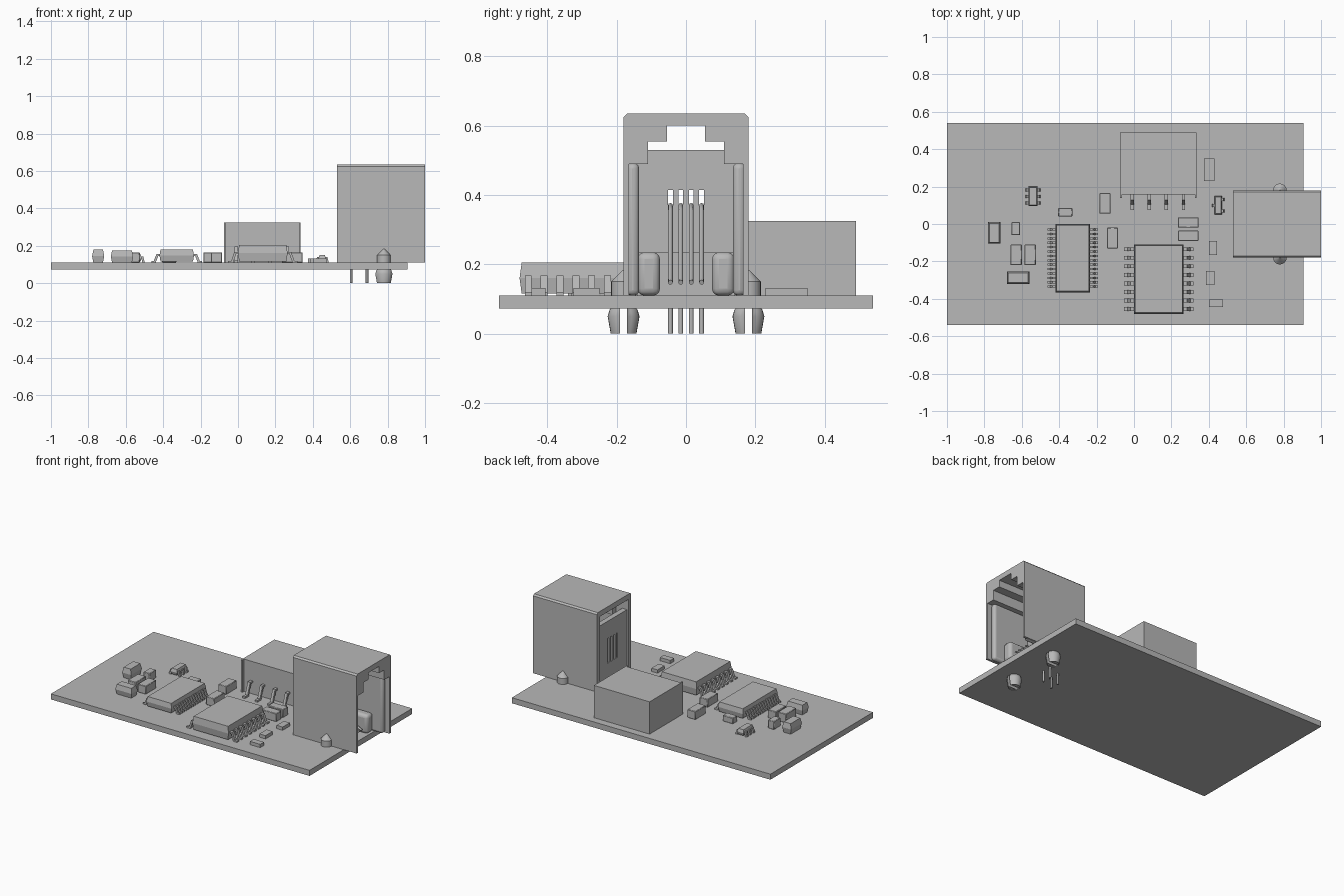
import bpy, bmesh, math
from mathutils import Vector

cube = bpy.data.objects.get("Cube")
if cube:
    bpy.data.objects.remove(cube, do_unlink=True)

grey = bpy.data.materials.new("plain grey")
grey.use_nodes = True
colour = (0.48, 0.48, 0.48, 1)
grey.diffuse_color = colour
grey.node_tree.nodes["Principled BSDF"].inputs["Base Color"].default_value = colour

TOP = 0.11  # upper surface of the board


def prism(axis, pts, lo, hi):
    return axis, pts, lo, hi


def box(x0, x1, y0, y1, z0, z1):
    return prism("z", [(x0, y0), (x1, y0), (x1, y1), (x0, y1)], z0, z1)


def place(axis, a, b, d):
    return Vector({"x": (d, a, b), "y": (a, d, b), "z": (a, b, d)}[axis])


def build(name, shapes, bevel=0, segments=3):
    """One object out of several extruded profiles."""
    bm = bmesh.new()
    for axis, pts, lo, hi in shapes:
        rings = [[bm.verts.new(place(axis, a, b, d)) for a, b in pts] for d in (lo, hi)]
        n = len(pts)
        bm.faces.new(rings[0])
        bm.faces.new(rings[1])
        for i in range(n):
            j = (i + 1) % n
            bm.faces.new((rings[0][i], rings[0][j], rings[1][j], rings[1][i]))
    return finish(name, bm, bevel, segments)


def finish(name, bm, bevel=0, segments=3, smooth=False):
    bmesh.ops.recalc_face_normals(bm, faces=bm.faces)
    mesh = bpy.data.meshes.new(name)
    bm.to_mesh(mesh)
    bm.free()
    mesh.materials.append(grey)
    ob = bpy.data.objects.new(name, mesh)
    bpy.context.collection.objects.link(ob)
    if bevel:
        mod = ob.modifiers.new("rounding", "BEVEL")
        mod.width, mod.segments = bevel, segments
    if bevel or smooth:
        bpy.context.view_layer.objects.active = ob
        ob.select_set(True)
        bpy.ops.object.shade_smooth_by_angle(angle=math.radians(35))
        ob.select_set(False)
    return ob


def package(name, x0, x1, y0, y1, z0, z1, inset):
    """Moulded chip body, widest at mid height."""
    bm = bmesh.new()
    rings = []
    for z, d in ((z0, inset), ((z0 + z1) / 2, 0), (z1, inset)):
        rings.append([bm.verts.new((x, y, z)) for x, y in
                      ((x0 + d, y0 + d), (x1 - d, y0 + d), (x1 - d, y1 - d), (x0 + d, y1 - d))])
    bm.faces.new(rings[0])
    bm.faces.new(rings[2])
    for a, b in zip(rings, rings[1:]):
        for i in range(4):
            j = (i + 1) % 4
            bm.faces.new((a[i], a[j], b[j], b[i]))
    return finish(name, bm)


def gull_lead(axis, start, direction, reach, height, centre, width, t=0.01):
    """Bent lead: out of the body, down and along the board."""
    path = [(0, height), (0.3, height), (0.6, TOP), (1, TOP)]
    upper = [(start + direction * (u * reach + (t / 2 if 0 < u < 1 else 0)), z + t)
             for u, z in path]
    lower = [(start + direction * (u * reach - (t / 2 if 0 < u < 1 else 0)), z)
             for u, z in path]
    return prism(axis, upper + lower[::-1], centre - width / 2, centre + width / 2)


def lathe(name, x, y, profile, slot=0):
    """Turned peg; an optional slot splits it into two halves."""
    bm = bmesh.new()
    n = 24
    for side in ((-1, 1) if slot else (0,)):
        rings = []
        for r, z in profile:
            ring = []
            for i in range(n):
                a = math.tau * i / n
                py = r * math.sin(a)
                if side:
                    py = side * max(slot, side * py)
                ring.append(bm.verts.new((x + r * math.cos(a), y + py, z)))
            rings.append(ring)
        bm.faces.new(rings[0])
        bm.faces.new(rings[-1])
        for a, b in zip(rings, rings[1:]):
            for i in range(n):
                j = (i + 1) % n
                bm.faces.new((a[i], a[j], b[j], b[i]))
    bmesh.ops.remove_doubles(bm, verts=bm.verts, dist=0.00001)
    return finish(name, bm, smooth=True)


# Circuit board
build("circuit_board", [box(-1, 0.905, -0.54, 0.54, 0.073, TOP)])

# Integrated circuits with rows of leads
for name, x0, x1, y0, y1, z1, count, first, last, reach, width in (
        ("large_chip", 0, 0.265, -0.48, -0.11, 0.205, 8, -0.455, -0.135, 0.055, 0.02),
        ("medium_chip", -0.42, -0.235, -0.365, 0, 0.18, 14, -0.335, -0.03, 0.045, 0.011),
        ("small_chip", -0.565, -0.515, 0.095, 0.2, 0.155, 3, 0.112, 0.182, 0.018, 0.015),
        ("transistor", 0.43, 0.47, 0.05, 0.15, 0.15, 2, 0.07, 0.13, 0.016, 0.016)):
    package(name + "_body", x0, x1, y0, y1, TOP + 0.006, z1, 0.006)
    mid = (TOP + z1) / 2
    leads = []
    for i in range(count):
        y = first + (last - first) * i / (count - 1)
        leads.append(gull_lead("y", x1 - 0.002, 1, reach, mid, y, width))
        if name != "transistor":
            leads.append(gull_lead("y", x0 + 0.002, -1, reach, mid, y, width))
    if name == "transistor":
        leads.append(gull_lead("y", x0 + 0.002, -1, reach, mid, (first + last) / 2, width))
    build(name + "_leads", leads)

# Small surface mounted parts
capacitors = [(-0.655, -0.61, -0.06, 0.01, 0.165), (-0.66, -0.6, -0.22, -0.11, 0.17),
              (-0.585, -0.525, -0.22, -0.11, 0.165), (-0.405, -0.33, 0.04, 0.085, 0.15),
              (-0.185, -0.125, 0.055, 0.165, 0.165), (-0.145, -0.085, -0.13, -0.02, 0.165),
              (0.235, 0.345, -0.02, 0.035, 0.165), (0.235, 0.345, -0.09, -0.035, 0.165)]
build("capacitors", [box(a, b, c, d, TOP, h) for a, b, c, d, h in capacitors], 0.003, 1)
resistors = [(0.375, 0.43, 0.23, 0.35), (0.4, 0.445, -0.165, -0.09),
             (0.385, 0.43, -0.325, -0.25), (0.4, 0.475, -0.445, -0.405)]
build("resistors", [box(a, b, c, d, TOP, 0.132) for a, b, c, d in resistors])
package("upright_diode", -0.78, -0.715, -0.105, 0.01, TOP, 0.18, 0.007)
package("flat_diode", -0.68, -0.56, -0.32, -0.255, TOP, 0.175, 0.007)

# Rear connector
build("rear_connector", [box(-0.075, 0.335, 0.157, 0.49, TOP, 0.325),
                         box(-0.075, -0.065, 0.14, 0.157, TOP, 0.325),
                         box(0.325, 0.335, 0.14, 0.157, TOP, 0.325)])
build("rear_connector_leads", [gull_lead("x", 0.16, -1, 0.085, 0.185, x, 0.018, 0.012)
                               for x in (-0.01, 0.081, 0.173, 0.265)])


# Socket housing: stepped mouth at the front, plain window behind
def arch(inner):
    """Closed arch between the outer wall and a half outline of the opening."""
    outer = [(0.18, 0.625), (0.17, 0.635)]
    right = [(0.18, TOP)] + outer
    left = [(-y, z) for y, z in right[::-1]]
    return right + left + [(-y, z) for y, z in inner] + inner[::-1]


mouth = [(0.165, TOP), (0.165, 0.49), (0.11, 0.49), (0.11, 0.555), (0.055, 0.555), (0.055, 0.6)]
build("socket_housing", [prism("x", arch(mouth), 0.62, 1),
                         prism("x", arch([(0.15, TOP), (0.15, 0.6)]), 0.53, 0.62)])
build("socket_guide_posts", [box(0.6, 0.97, min(s * 0.135, s * 0.172), max(s * 0.135, s * 0.172),
                                 TOP, 0.492) for s in (-1, 1)], 0.016)

# Socket rear wall with a slit for each contact
lanes = [-0.045, -0.015, 0.015, 0.045]
edges = [-0.15] + [y + d for y in lanes for d in (-0.007, 0.007)] + [0.15]
wall = [box(0.54, 0.575, -0.15, 0.15, TOP, 0.25), box(0.54, 0.575, -0.15, 0.15, 0.415, 0.53)]
wall += [box(0.54, 0.575, a, b, 0.25, 0.415) for a, b in zip(edges[::2], edges[1::2])]
build("socket_rear_wall", wall)
build("socket_inner_block", [box(0.575, 0.7, -0.14, 0.14, TOP, 0.235)])
build("socket_cheeks", [box(0.69, 0.9, min(s * 0.075, s * 0.14), max(s * 0.075, s * 0.14),
                            TOP, 0.235) for s in (-1, 1)], 0.02)

# Sprung contacts and the solder pins below
curve = bpy.data.curves.new("socket_contacts", "CURVE")
curve.dimensions = "3D"
curve.bevel_depth, curve.bevel_resolution, curve.use_fill_caps = 0.007, 2, True
for i, y in enumerate(lanes):
    px = (0.605, 0.69)[i % 2]
    for path in ([(0.57, 0.36), (0.6, 0.37), (0.63, 0.355), (0.86, 0.155), (0.88, 0.148)],
                 [(px, 0), (px, 0.14)]):
        spline = curve.splines.new("POLY")
        spline.points.add(len(path) - 1)
        for p, (x, z) in zip(spline.points, path):
            p.co = (x, y, z, 1)
curve.materials.append(grey)
bpy.context.collection.objects.link(bpy.data.objects.new("socket_contacts", curve))

# Mounting pegs: pointed above the board, split and barbed below
for side, y in (("left", 0.18), ("right", -0.18)):
    lathe(side + "_peg_top", 0.78, y, [(0.036, TOP), (0.036, 0.15), (0.003, 0.184)])
    lathe(side + "_peg_barb", 0.78, y,
          [(0.034, 0.004), (0.037, 0), (0.046, 0.05), (0.04, 0.07), (0.034, 0.075)], 0.01)
